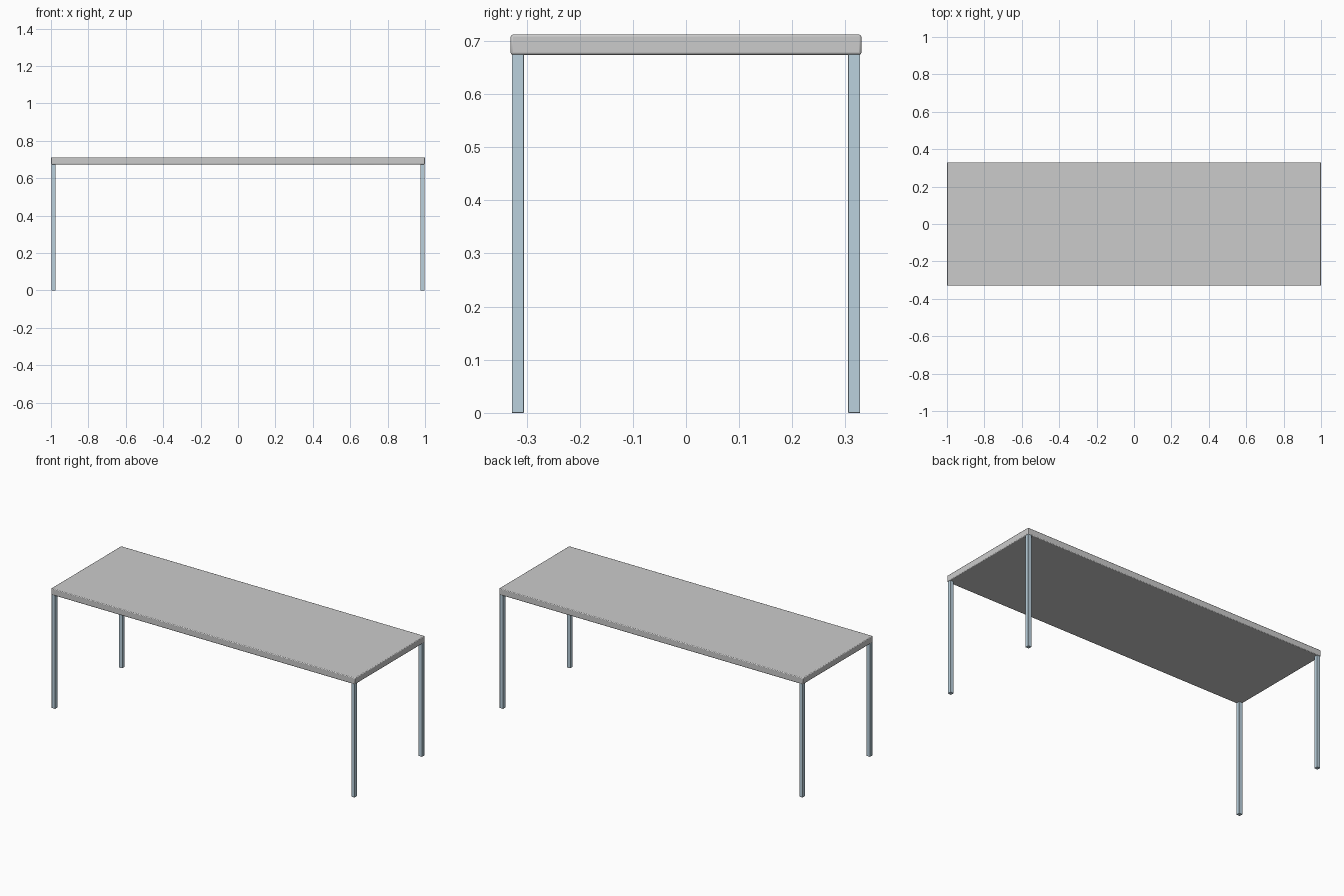
import bpy

if "Cube" in bpy.data.objects:
    bpy.data.objects.remove(bpy.data.objects["Cube"])

steel = bpy.data.materials.new("pale_blue_metal")
steel.diffuse_color = (0.50, 0.64, 0.73, 1)
steel.use_nodes = True
steel.node_tree.nodes["Principled BSDF"].inputs["Base Color"].default_value = steel.diffuse_color


def box(name, lo, hi, bevel, material=None):
    """Axis-aligned box between two corners with softened edges."""
    bpy.ops.mesh.primitive_cube_add(size=1, location=[(a + b) / 2 for a, b in zip(lo, hi)])
    ob = bpy.context.object
    ob.name = name
    ob.scale = [b - a for a, b in zip(lo, hi)]
    bpy.ops.object.transform_apply(location=False, rotation=False, scale=True)
    mod = ob.modifiers.new("edge_softening", 'BEVEL')
    mod.width = bevel
    mod.segments = 2
    if material:
        ob.data.materials.append(material)
    bpy.ops.object.shade_smooth_by_angle()
    return ob


# Table top slab
box("table_top", (-1, -0.33, 0.674), (1, 0.33, 0.712), 0.004)

# Four slim square legs, flush with the corners
LEG = 0.0225
for sx, xname in ((-1, "left"), (1, "right")):
    for sy, yname in ((-1, "front"), (1, "back")):
        cx, cy = sx * 0.986, sy * 0.3165
        box(f"{yname}_{xname}_leg",
            (cx - LEG / 2, cy - LEG / 2, 0),
            (cx + LEG / 2, cy + LEG / 2, 0.675), 0.001, steel)
